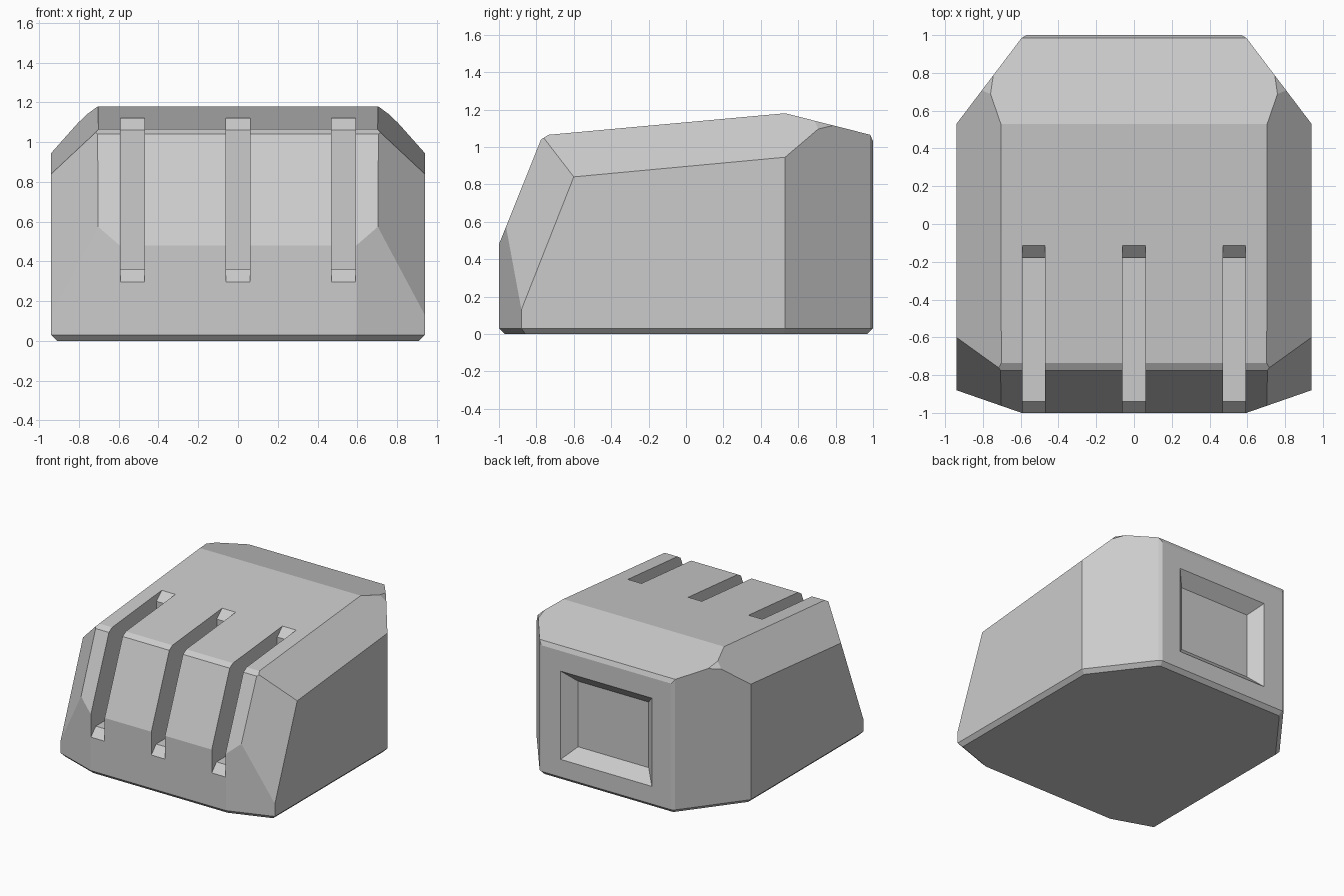
import bpy, bmesh
from mathutils import Vector

if "Cube" in bpy.data.objects:
    bpy.data.objects.remove(bpy.data.objects["Cube"])

CENTRE = Vector((0, 0, 0.5))


def cut(bm, point, normal):
    """Slice away everything beyond a plane and cap the opening."""
    res = bmesh.ops.bisect_plane(
        bm, geom=bm.verts[:] + bm.edges[:] + bm.faces[:], dist=1e-5,
        plane_co=point, plane_no=normal, clear_outer=True)
    edges = [e for e in bm.edges if e.is_boundary]
    if edges:
        bmesh.ops.edgeloop_fill(bm, edges=edges)
        bmesh.ops.recalc_face_normals(bm, faces=bm.faces[:])


def cut3(bm, a, b, c, mirror=False):
    """Cut by the plane through three points, optionally mirrored in x."""
    for s in ((1, -1) if mirror else (1,)):
        p, q, r = (Vector((s * v[0], v[1], v[2])) for v in (a, b, c))
        n = (q - p).cross(r - p).normalized()
        if n.dot(p - CENTRE) < 0:
            n = -n
        cut(bm, p, n)


def make_object(name, bm):
    bmesh.ops.recalc_face_normals(bm, faces=bm.faces[:])
    mesh = bpy.data.meshes.new(name)
    bm.to_mesh(mesh)
    bm.free()
    ob = bpy.data.objects.new(name, mesh)
    bpy.context.collection.objects.link(ob)
    return ob


def loft(name, ring_a, ring_b):
    """Closed solid between two matching rings of points."""
    bm = bmesh.new()
    a = [bm.verts.new(p) for p in ring_a]
    b = [bm.verts.new(p) for p in ring_b]
    bm.faces.new(a)
    bm.faces.new(b[::-1])
    for i in range(len(a)):
        j = (i + 1) % len(a)
        bm.faces.new((a[i], b[i], b[j], a[j]))
    return make_object(name, bm)


def subtract(body, cutter):
    cutter.hide_render = True
    cutter.hide_viewport = True
    mod = body.modifiers.new(cutter.name, 'BOOLEAN')
    mod.operation = 'DIFFERENCE'
    mod.solver = 'EXACT'
    mod.object = cutter


# Faceted housing: a block with planes sliced off
bm = bmesh.new()
bmesh.ops.create_cube(bm, size=1)
for v in bm.verts:
    v.co = Vector((v.co.x * 1.88, v.co.y * 2, (v.co.z + 0.5) * 1.3))

# Full-width slopes in side profile: top, rear top, rear lip, front lip, front
for (y0, z0), (y1, z1) in [((-0.735, 1.065), (0.53, 1.18)),
                           ((0.53, 1.18), (0.985, 1.065)),
                           ((0.985, 1.065), (1.0, 1.03)),
                           ((-0.775, 1.04), (-0.735, 1.065)),
                           ((-1.0, 0.48), (-0.775, 1.04))]:
    cut3(bm, (0, y0, z0), (1, y0, z0), (0, y1, z1))

# Side chamfers, front corner slopes and tiny rear corner facets
cut3(bm, (0.94, -0.6, 0.84), (0.94, 0.53, 0.945), (0.705, 0.53, 1.18), True)
cut3(bm, (0.94, -0.6, 0.84), (0.94, -0.88, 0.13), (0.705, -0.962, 0.57), True)

# Vertical corner faces
corners = [((0.94, 0.53), (0.595, 0.985)),
           ((0.595, 0.985), (0.57, 1.0)),
           ((0.94, -0.88), (0.595, -1.0))]
for (x0, y0), (x1, y1) in corners:
    cut3(bm, (x0, y0, 0), (x1, y1, 0), (x0, y0, 1), True)
cut3(bm, (0.76, 0.69, 1.139), (0.745, 0.79, 1.114), (0.804, 0.71, 1.096), True)

# Small bevel round the bottom edge
walls = [((0.94, 0), (1, 0)), ((0, 1), (0, 1)), ((0, -1), (0, -1))]
for (x0, y0), (x1, y1) in corners:
    n = Vector((abs(y1 - y0), abs(x1 - x0) * (1 if y0 > 0 else -1))).normalized()
    walls.append(((x0, y0), (n.x, n.y)))
for (x, y), (nx, ny) in walls:
    for s in ((1, -1) if nx else (1,)):
        cut(bm, Vector((s * x, y, 0.03)), Vector((s * nx, ny, -1)).normalized())
housing = make_object("housing", bm)

# Three deep vent slots through the front and top
profile = [(-1.2, 0.08), (-0.94, 0.36), (-0.18, 0.36), (-0.18, 1.06),
           (-0.05, 1.18), (-0.05, 1.4), (-1.2, 1.4)]
for i, x in enumerate((-0.53, 0, 0.53)):
    subtract(housing, loft(f"slot_cutter_{i}",
                           [(x - 0.06, y, z) for y, z in profile],
                           [(x + 0.06, y, z) for y, z in profile]))


# Tapered rectangular recess in the back
def rect(y, grow):
    w, lo, hi = 0.40 + grow, 0.17 - grow, 0.87 + grow
    return [(-w, y, lo), (w, y, lo), (w, y, hi), (-w, y, hi)]


subtract(housing, loft("recess_cutter", rect(0.91, -0.09), rect(1.05, 0.05)))
